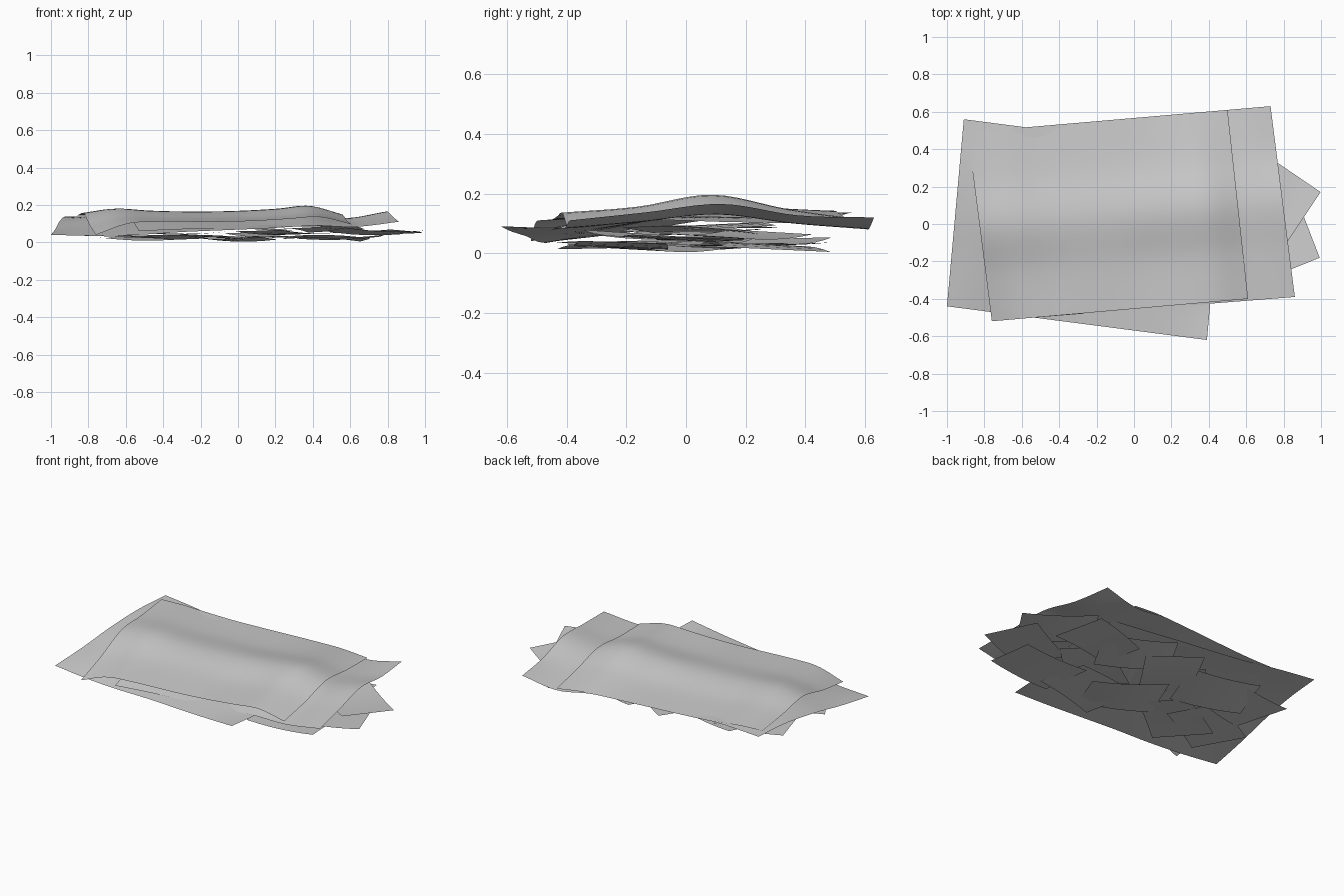
import bpy, math, random

random.seed(4)
grey = bpy.data.materials.new("plain grey")
grey.diffuse_color = (0.6, 0.6, 0.6, 1)


def spline(p, t):
    """Smooth curve through evenly spaced values, t from 0 to 1."""
    s = t * (len(p) - 1)
    i = min(int(s), len(p) - 2)
    f = s - i
    b, c = p[i], p[i + 1]
    a = p[i - 1] if i > 0 else 2 * b - c
    d = p[i + 2] if i + 2 < len(p) else 2 * c - b
    return b + 0.5 * f * (c - a + f * (2 * a - 5 * b + 4 * c - d + f * (3 * (b - c) + d - a)))


def surface(name, nu, nv, point):
    """Grid surface from a function of (u, v) in 0..1."""
    verts = [point(i / nu, j / nv) for j in range(nv + 1) for i in range(nu + 1)]
    w = nu + 1
    faces = [(j * w + i, j * w + i + 1, (j + 1) * w + i + 1, (j + 1) * w + i)
             for j in range(nv) for i in range(nu)]
    mesh = bpy.data.meshes.new(name)
    mesh.from_pydata(verts, [], faces)
    mesh.materials.append(grey)
    for p in mesh.polygons:
        p.use_smooth = True
    ob = bpy.data.objects.new(name, mesh)
    bpy.context.collection.objects.link(ob)


def sheet(name, corners, heights):
    """Large draped sheet: corners front-left, front-right, back-right, back-left;
    heights in hundredths, rows running front to back."""
    def point(u, v):
        k = ((1 - u) * (1 - v), u * (1 - v), u * v, (1 - u) * v)
        x = sum(a * c[0] for a, c in zip(k, corners))
        y = sum(a * c[1] for a, c in zip(k, corners))
        return x, y, spline([spline(r, u) for r in heights], v) / 100
    surface(name, 36, 24, point)


def scrap(name, x, y, z, angle, length, width):
    """Small gently bent scrap lying in the pile."""
    a = math.radians(angle)
    tilt, roll = random.uniform(-0.01, 0.01), random.uniform(-0.01, 0.01)
    bend, skew = random.choice((-0.012, 0.012)), random.uniform(-0.02, 0.02)

    def point(u, v):
        s, t = 2 * u - 1, 2 * v - 1
        p, q = s * length / 2 + skew * t, t * width / 2 + skew * s * t
        h = z + tilt * s + roll * t + bend * (s * s - 0.5)
        return (x + p * math.cos(a) - q * math.sin(a),
                y + p * math.sin(a) + q * math.cos(a), max(h, 0))
    surface(name, 6, 4, point)


# Three large overlapping sheets
sheet("top_sheet", [(-.76, -.52), (.61, -.40), (.50, .61), (-.89, .49)],
      [(4, 10, 11, 11, 11, 11.5, 12.5, 13.5, 9.5),
       (9, 13, 13, 13, 13, 13, 14, 15.5, 11.5),
       (15.5, 18, 17, 16.5, 16.5, 17, 18, 19.5, 15),
       (14.5, 15.5, 14, 13.3, 13.2, 13.2, 14, 14.7, 11.5),
       (14.3, 14, 12.5, 12, 11.8, 11.7, 11.5, 11, 9)])
sheet("middle_sheet", [(-.53, -.50), (.86, -.39), (.73, .63), (-.65, .51)],
      [(6, 7, 7.5, 8, 9, 8.3, 11),
       (11, 11.5, 11.5, 12, 13.5, 10.5, 13.7),
       (16, 15.5, 15.3, 16, 17.5, 13, 16.5),
       (13.5, 12.6, 12.3, 12.3, 13.3, 10, 12.7),
       (13.5, 12.2, 11.8, 11.5, 11, 8, 12)])
sheet("lower_sheet", [(-1, -.44), (.39, -.62), (.48, .38), (-.91, .56)],
      [(4, 3.5, 4, 5.5, 6.5, 7.5, 9),
       (7, 8.5, 8.5, 8.5, 9, 9.5, 8.5),
       (11, 13, 12.5, 12, 12, 12, 11),
       (13.5, 14, 12.8, 12, 12, 11, 10.5),
       (13.7, 13, 11.5, 11, 10.8, 10.3, 10)])

# Loose scraps underneath: x, y, z, angle, length, width
scraps = [
    (.72, .16, .06, -34, .45, .33), (.725, -.11, .055, 25, .45, .33),
    (.55, -.22, .025, 2, .45, .32), (.47, .25, .025, 15, .44, .32),
    (.20, .26, .035, -25, .45, .33), (.28, -.05, .05, 40, .45, .33),
    (.18, -.22, .025, 10, .45, .33), (-.04, -.15, .018, -30, .45, .33),
    (-.10, .20, .03, 60, .42, .32), (-.30, .02, .05, 5, .45, .33),
    (-.44, -.17, .03, 35, .45, .33), (-.44, .22, .025, -15, .45, .33),
    (-.65, -.12, .035, 30, .45, .33), (-.64, .19, .035, 13, .45, .33),
    (.02, .02, .07, -10, .45, .33), (.45, .05, .075, 70, .45, .33),
    (.24, .08, .09, 20, .45, .33), (-.20, .04, .085, -35, .45, .33),
    (-.50, .03, .075, 15, .45, .33)]
for n, s in enumerate(scraps):
    scrap("scrap_%02d" % (n + 1), *s)
